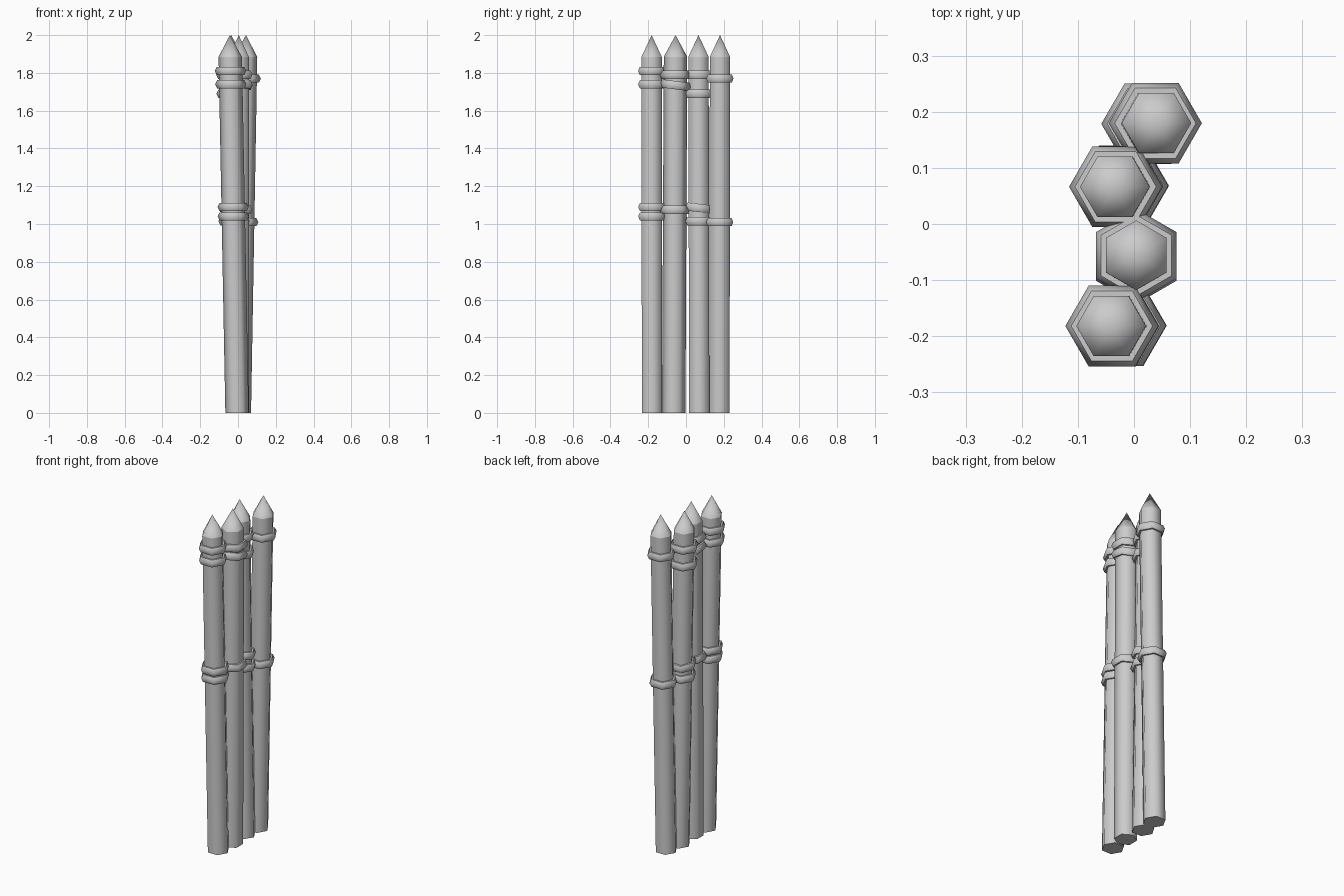
import bpy, bmesh, math
from mathutils import Vector, Matrix

cube = bpy.data.objects.get("Cube")
if cube:
    bpy.data.objects.remove(cube)

grey = bpy.data.materials.new("plain_grey")
grey.use_nodes = True
grey.diffuse_color = (0.6, 0.6, 0.6, 1)
grey.node_tree.nodes["Principled BSDF"].inputs["Base Color"].default_value = (0.6, 0.6, 0.6, 1)

R = 0.062          # shaft radius
SHOULDER = 1.885   # height where the point begins


def finish(name, bm, angle):
    bmesh.ops.recalc_face_normals(bm, faces=bm.faces)
    mesh = bpy.data.meshes.new(name)
    bm.to_mesh(mesh)
    bm.free()
    mesh.materials.append(grey)
    ob = bpy.data.objects.new(name, mesh)
    bpy.context.collection.objects.link(ob)
    bpy.ops.object.select_all(action='DESELECT')
    ob.select_set(True)
    bpy.context.view_layer.objects.active = ob
    bpy.ops.object.shade_smooth_by_angle(angle=math.radians(angle))


def hexagon(bm, centre, radius, turn):
    return [bm.verts.new(centre + Vector((math.cos(a), math.sin(a), 0)) * radius)
            for a in (turn + i * math.pi / 3 for i in range(6))]


def shaft(name, foot, top, turn):
    bm = bmesh.new()
    low, high = hexagon(bm, foot, R, turn), hexagon(bm, top, R, turn)
    for i in range(6):
        j = (i + 1) % 6
        bm.faces.new((low[i], low[j], high[j], high[i]))
    bm.faces.new(low[::-1])
    finish(name, bm, 65)


def point(name, base, tip, turn):
    bm = bmesh.new()
    rim, apex = hexagon(bm, base, R, turn), bm.verts.new(tip)
    for i in range(6):
        bm.faces.new((rim[i], rim[(i + 1) % 6], apex))
    finish(name, bm, 65)


# Six-sided binding ring, optionally tipped about x
def ring(name, centre, turn, tip):
    bm = bmesh.new()
    loops = []
    for k in range(6):
        a = k * math.pi / 3
        loops.append(hexagon(bm, Vector((0, 0, 0.025 * math.sin(a))),
                             R + 0.021 * math.cos(a), turn))
    for k in range(6):
        a, b = loops[k], loops[(k + 1) % 6]
        for i in range(6):
            j = (i + 1) % 6
            bm.faces.new((a[i], a[j], b[j], b[i]))
    bm.transform(Matrix.Translation(centre) @ Matrix.Rotation(math.radians(tip), 4, 'X'))
    finish(name, bm, 65)


# foot xy, tip xy, turn in degrees, rings as (height, tip angle)
stakes = [
    ((-0.005, -0.18), (-0.043, -0.182), 0, [(1.81, 0), (1.74, 0), (1.09, 0), (1.04, 0)]),
    ((0.004, -0.065), (0.004, -0.055), 30, [(1.79, 0), (1.735, -7), (1.075, 0)]),
    ((-0.005, 0.07), (-0.036, 0.066), 0, [(1.79, 0), (1.69, 0), (1.085, -7), (1.015, 0)]),
    ((0.007, 0.177), (0.042, 0.18), 0, [(1.77, 0), (1.01, 0)]),
]

for n, (foot, tip, turn, rings) in enumerate(stakes, 1):
    foot, tip, turn = Vector((*foot, 0)), Vector((*tip, 2)), math.radians(turn)
    shoulder = foot.lerp(tip, SHOULDER / 2)
    shaft(f"stake_{n}_shaft", foot, shoulder, turn)
    point(f"stake_{n}_point", shoulder, tip, turn)
    for r, (z, lean) in enumerate(rings, 1):
        ring(f"stake_{n}_ring_{r}", foot.lerp(tip, z / 2), turn, lean)
